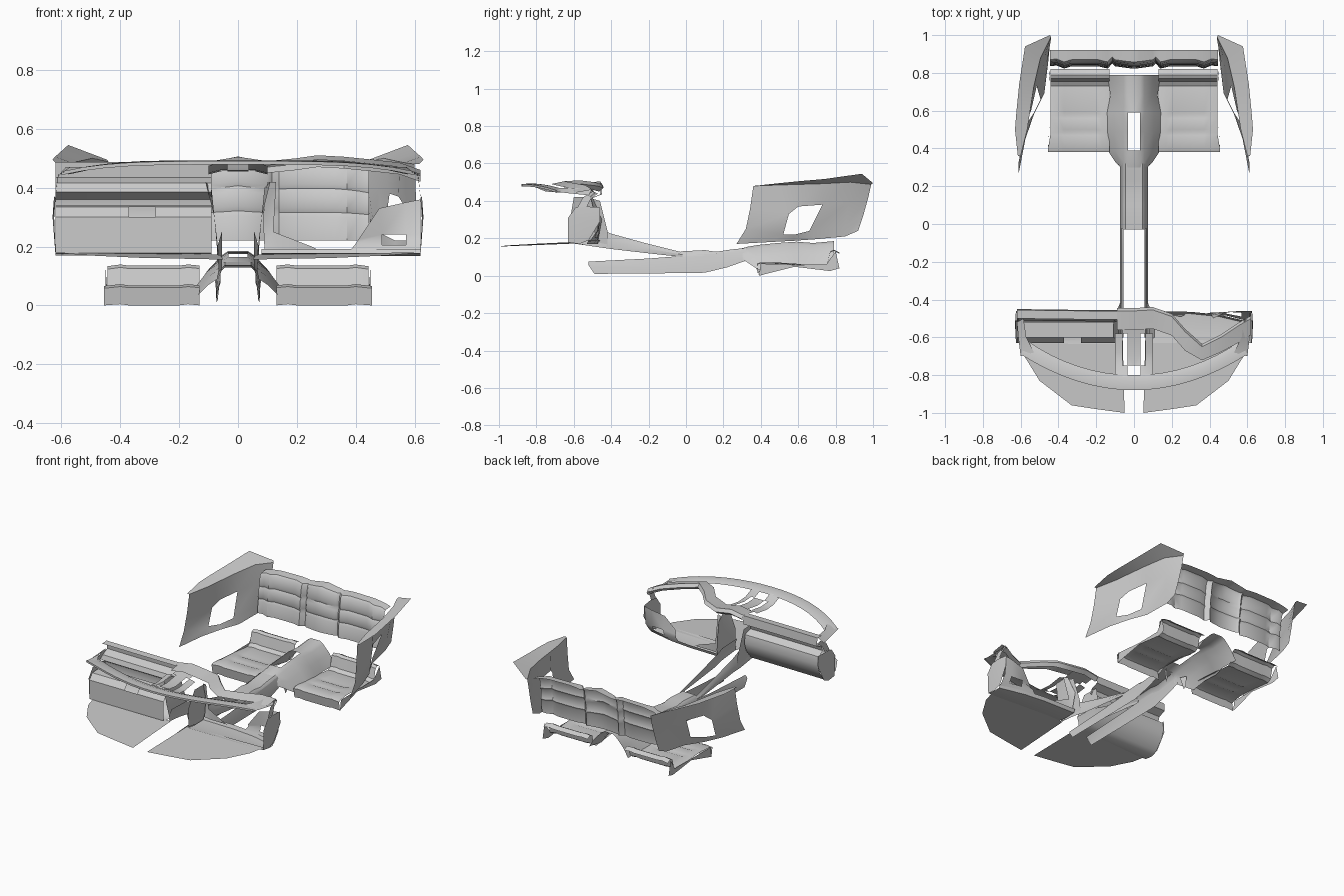
import bpy, bmesh, math


def loft(name, sections, skip=(), mirror=False):
    """Sheet through rows of points; skip = cells (row, column) left open."""
    n = len(sections[0])
    verts = [p for s in sections for p in s]
    faces = [(i * n + j, i * n + j + 1, (i + 1) * n + j + 1, (i + 1) * n + j)
             for i in range(len(sections) - 1) for j in range(n - 1)
             if (i, j) not in skip]
    return finish(name, verts, faces, mirror)


def finish(name, verts, faces, mirror=False):
    me = bpy.data.meshes.new(name)
    me.from_pydata(verts, [], faces)
    bm = bmesh.new()
    bm.from_mesh(me)
    bmesh.ops.remove_doubles(bm, verts=bm.verts, dist=0.0005)
    bmesh.ops.recalc_face_normals(bm, faces=bm.faces)
    bm.to_mesh(me)
    bm.free()
    ob = bpy.data.objects.new(name, me)
    bpy.context.collection.objects.link(ob)
    if mirror:
        ob.modifiers.new("mirror", 'MIRROR').use_clip = True
    bpy.ops.object.select_all(action='DESELECT')
    ob.select_set(True)
    bpy.context.view_layer.objects.active = ob
    bpy.ops.object.shade_smooth_by_angle(angle=math.radians(35))
    return ob


def across(profile, xs, bow=0.0):
    """The same (y, z) profile at several x, bowed forward near the centre."""
    return [[(x, y - bow * (1 - (x / 0.62) ** 2), z) for y, z in profile] for x in xs]


# Footwell sheets in front of the dashboard
sheet = [(0.05, -1.0), (0.2, -0.98), (0.33, -0.96), (0.5, -0.83), (0.58, -0.7), (0.6, -0.62)]
loft("footwell_sheet", [[(x, y, 0.155 + (y + 1) * 0.04 + x * 0.015) for x, y in sheet],
                        [(x, -0.6, 0.171 + x * 0.015) for x in (0.06, 0.2, 0.33, 0.5, 0.58, 0.6)]], mirror=True)

# Curved windscreen rim of the dashboard
rim = []
for i in range(17):
    x = -0.6 + 1.2 * i / 16
    t = (x / 0.6) ** 2
    y, z = -0.88 + 0.19 * t, 0.49 - 0.035 * t * t
    k = 0.96 + 0.04 * (1 - t)
    rim.append([(x, y, z - 0.012), (x, y, z), (x * k, y + 0.045, z + 0.003), (x * k, y + 0.08, z - 0.01)])
loft("windscreen_rim", rim)

# Rim ends joining the dashboard pad
loft("rim_end", [[(0.6, -0.7, 0.45), (0.53, -0.68, 0.47)],
                 [(0.61, -0.62, 0.44), (0.57, -0.6, 0.47)],
                 [(0.62, -0.52, 0.43), (0.585, -0.5, 0.47)]], mirror=True)

# Passenger side: padded top and lower face curving under to the footwell
face = [(-0.5, 0.485), (-0.455, 0.488), (-0.45, 0.435), (-0.5, 0.415), (-0.51, 0.385), (-0.47, 0.36),
        (-0.46, 0.31), (-0.48, 0.25), (-0.53, 0.19), (-0.57, 0.17), (-0.63, 0.178)]
loft("passenger_dash_face", across(face, (-0.62, -0.58, -0.4, -0.2, -0.09), 0.006))
loft("glovebox_shell", across([(-0.52, 0.34), (-0.6, 0.335), (-0.63, 0.3), (-0.63, 0.178)],
                              (-0.62, -0.37, -0.28, -0.09)), skip={(1, 1)})

# Driver side: top pad that rises and pulls back into an instrument hood
hood = []
for x, y, z in ((-0.09, -0.46, 0.49), (0, -0.46, 0.505), (0.1, -0.455, 0.49), (0.2, -0.49, 0.5),
                (0.27, -0.57, 0.51), (0.36, -0.65, 0.505), (0.46, -0.6, 0.495),
                (0.55, -0.54, 0.485), (0.62, -0.5, 0.46)):
    f = max(-0.87 + 0.19 * (x / 0.6) ** 2 + 0.08, -0.76)
    hood.append([(x, min(y - 0.04, max(f, y - 0.1)), z - 0.015), (x, y, z),
                 (x, y + 0.015, z - 0.02), (x, y - 0.01, z - 0.04)])
loft("instrument_hood", hood)

# Knee strip and outer tower
loft("knee_strip", [[(x, -0.63, 0.178), (x, -0.56, 0.168), (x, b - 0.01, 0.17), (x, b, 0.192)]
                    for x, b in ((0.08, -0.46), (0.3, -0.465), (0.45, -0.48), (0.62, -0.52))])
loft("driver_tower", [[(0.38, -0.475, 0.185), (0.4, -0.47, 0.21), (0.41, -0.48, 0.225), (0.42, -0.5, 0.24)],
                      [(0.49, -0.485, 0.185), (0.49, -0.475, 0.205), (0.49, -0.465, 0.24), (0.48, -0.47, 0.33)],
                      [(0.57, -0.505, 0.185), (0.57, -0.49, 0.205), (0.57, -0.47, 0.24), (0.57, -0.46, 0.35)],
                      [(0.62, -0.52, 0.18), (0.62, -0.5, 0.205), (0.62, -0.475, 0.24), (0.62, -0.46, 0.36)]],
     skip={(1, 1)})
loft("inner_knee_panel", [[(0.09, -0.47, 0.19), (0.085, -0.45, 0.3), (0.1, -0.5, 0.42)],
                          [(0.14, -0.48, 0.19), (0.12, -0.47, 0.25), (0.13, -0.51, 0.42)],
                          [(0.27, -0.48, 0.19), (0.25, -0.49, 0.2), (0.14, -0.55, 0.42)]], skip={(1, 1)})

# Dashboard end caps with a strut up to the pad
loft("dash_end_cap", [[(0.62, -0.63, 0.178), (0.625, -0.63, 0.31), (0.625, -0.59, 0.365)],
                      [(0.62, -0.57, 0.17), (0.63, -0.53, 0.3), (0.625, -0.53, 0.37)],
                      [(0.62, -0.52, 0.19), (0.625, -0.46, 0.29), (0.62, -0.46, 0.365)]], mirror=True)
loft("dash_end_strut", [[(0.62, -0.58, 0.365), (0.62, -0.53, 0.37)],
                        [(0.615, -0.55, 0.42), (0.615, -0.51, 0.41)],
                        [(0.61, -0.5, 0.45), (0.61, -0.47, 0.44)]], mirror=True)

# Centre stack: side cheeks and a vent frame on top
loft("centre_cheek", [[(0.065, -0.6, 0.172), (0.08, -0.62, 0.3), (0.11, -0.6, 0.42)],
                      [(0.068, -0.5, 0.16), (0.08, -0.5, 0.3), (0.11, -0.53, 0.42)],
                      [(0.068, -0.42, 0.15), (0.075, -0.42, 0.24), (0.09, -0.46, 0.4)]], mirror=True)
loft("vent_frame", [[(0, y, z), (0.035, y, z), (0.06, y, z), (0.1, y, z - 0.01)]
                    for y, z in ((-0.81, 0.485), (-0.75, 0.46), (-0.68, 0.455), (-0.58, 0.47), (-0.47, 0.49))],
     skip={(0, 0), (1, 1), (2, 1), (3, 2)}, mirror=True)

# Centre console: sloping walls, closed armrest and low side rails
wall = [(-0.6, 0.172, 0.25), (-0.45, 0.15, 0.245), (-0.4, 0.143, 0.225), (-0.22, 0.122, 0.175), (-0.02, 0.1, 0.125)]
loft("console_wall", [[(0.072 if y < -0.42 else 0.065, y, a), (0.067, y, (a + b) / 2), (0.055, y, b)]
                      for y, a, b in wall], mirror=True)
loft("console_armrest", [[(0, y, z), (0.045, y, z), (0.056, y, z - 0.01), (0.062, y, z - 0.03)]
                         for y, z in ((-0.03, 0.13), (0.1, 0.137), (0.16, 0.128), (0.24, 0.14), (0.32, 0.148))],
     mirror=True)
loft("console_rail", [[(0.06, y, b), (0.07, y, (a + b) / 2), (0.074, y, a)]
                      for y, a, b in ((-0.52, 0.055, 0.075), (-0.49, 0.01, 0.077), (-0.2, 0.012, 0.092),
                                      (0.1, 0.016, 0.115), (0.22, 0.045, 0.125), (0.32, 0.08, 0.14))], mirror=True)

# Tunnel between the rear seats, with an open tray
tun = []
for y, z, w, low in ((0.3, 0.147, 0.07, 0.09), (0.33, 0.155, 0.1, 0.07), (0.39, 0.165, 0.14, 0.03),
                     (0.49, 0.175, 0.15, 0.055), (0.59, 0.182, 0.15, 0.05), (0.68, 0.175, 0.125, 0.05),
                     (0.79, 0.185, 0.14, 0.06)):
    tun.append([(0, y, z), (0.033, y, z), (0.055, y, z - 0.015),
                ((0.06 + w) / 2, y, (z + low) / 2), (w, y, low)])
loft("rear_tunnel", tun, skip={(2, 0), (3, 0)}, mirror=True)
loft("tunnel_bracket", [[(0.06, 0.36, 0.1), (0.08, 0.4, 0.1)], [(0.07, 0.385, 0.01), (0.072, 0.4, 0.03)]], mirror=True)

# Rear seat cushions: front lip, grooved seat and raised back edge
cush = [(0.39, 0.0), (0.38, 0.06), (0.4, 0.068), (0.47, 0.066), (0.485, 0.06), (0.5, 0.066),
        (0.56, 0.062), (0.575, 0.055), (0.59, 0.06), (0.73, 0.045), (0.755, 0.06), (0.77, 0.125),
        (0.79, 0.135), (0.82, 0.12)]
flat = [(y, z if k not in (4, 7) else z + 0.006) for k, (y, z) in enumerate(cush)]
rows = []
for x, p, dz in ((0.13, flat, 0.0), (0.17, flat, 0.004), (0.2, cush, 0), (0.37, cush, 0),
                 (0.4, flat, 0.004), (0.455, flat, -0.002)):
    rows.append([(x - (0.012 if x > 0.43 and y > 0.45 else 0), y, max(z + dz, 0)) for y, z in p])
loft("seat_cushion", rows, mirror=True)
loft("cushion_side", [[(0.455, 0.39, 0.0), (0.455, 0.4, 0.065)], [(0.445, 0.58, 0.048), (0.445, 0.58, 0.058)],
                      [(0.445, 0.77, 0.025), (0.445, 0.75, 0.06)], [(0.45, 0.82, 0.04), (0.45, 0.8, 0.13)]], mirror=True)

# Rear seat backs with low bolsters, grooves and a central spine
back = [(0.835, 0.22), (0.838, 0.3), (0.846, 0.315), (0.841, 0.33), (0.845, 0.38), (0.854, 0.395),
        (0.85, 0.41), (0.86, 0.47), (0.87, 0.482), (0.92, 0.488)]
rows = []
for x, off, top in ((0, -0.012, 0.018), (0.03, -0.01, 0.012), (0.1, 0.0, 0.0), (0.115, 0.014, -0.004),
                    (0.14, -0.012, 0), (0.19, 0, 0.004), (0.33, 0, 0.002), (0.37, -0.012, -0.003),
                    (0.41, 0.004, -0.01), (0.445, 0.0, -0.02)):
    rows.append([(x, min(y + off * (y < 0.9), 0.92), z + top * (z - 0.22) / 0.27) for y, z in back])
loft("seat_back", rows, mirror=True)

# Rear side panels: leaning wall with an opening, topped by a flared ledge
cols = [[(0.61, 0.27, 0.17), (0.612, 0.32, 0.25), (0.605, 0.343, 0.36), (0.6, 0.36, 0.48), (0.615, 0.36, 0.48)],
        [(0.575, 0.45, 0.18), (0.575, 0.52, 0.22), (0.57, 0.55, 0.33), (0.565, 0.5, 0.485), (0.63, 0.5, 0.495)],
        [(0.53, 0.58, 0.187), (0.535, 0.58, 0.22), (0.545, 0.6, 0.37), (0.55, 0.6, 0.488), (0.622, 0.6, 0.505)],
        [(0.475, 0.69, 0.195), (0.495, 0.66, 0.24), (0.515, 0.73, 0.38), (0.53, 0.73, 0.492), (0.608, 0.74, 0.517)],
        [(0.455, 0.85, 0.21), (0.462, 0.85, 0.26), (0.478, 0.87, 0.39), (0.495, 0.88, 0.5), (0.577, 0.94, 0.545)],
        [(0.45, 0.92, 0.24), (0.445, 0.95, 0.33), (0.44, 0.975, 0.42), (0.44, 0.99, 0.488), (0.445, 1.0, 0.495)]]
loft("rear_side_panel", cols, skip={(1, 1), (2, 1)}, mirror=True)
